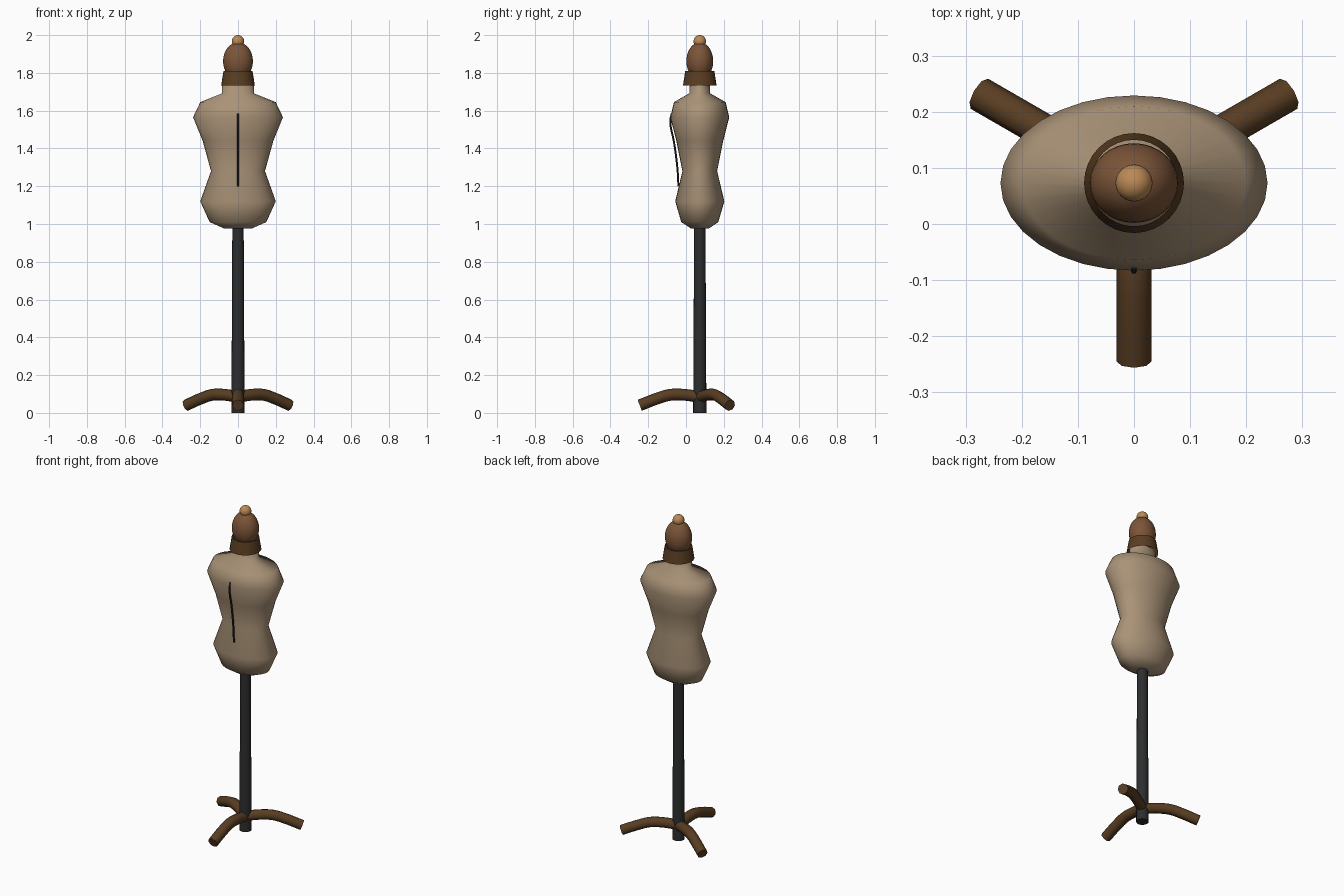
import bpy
import bmesh
from math import cos, sin, pi, radians

AXIS_Y = 0.073  # the stand's vertical axis sits slightly behind the origin

if "Cube" in bpy.data.objects:
    bpy.data.objects.remove(bpy.data.objects["Cube"], do_unlink=True)


def material(name, rgb):
    mat = bpy.data.materials.new(name)
    mat.use_nodes = True
    mat.diffuse_color = (*rgb, 1)
    mat.node_tree.nodes["Principled BSDF"].inputs["Base Color"].default_value = (*rgb, 1)
    return mat


linen = material("linen", (0.40, 0.29, 0.185))
dark_wood = material("dark wood", (0.10, 0.047, 0.016))
red_wood = material("red wood", (0.20, 0.09, 0.04))
light_wood = material("light wood", (0.50, 0.25, 0.09))
black_metal = material("black metal", (0.026, 0.027, 0.028))
thread = material("dark thread", (0.03, 0.024, 0.018))


def finish(obj, mat, angle):
    obj.data.materials.append(mat)
    bpy.ops.object.select_all(action="DESELECT")
    obj.select_set(True)
    bpy.context.view_layer.objects.active = obj
    if obj.type == "CURVE":
        bpy.ops.object.convert(target="MESH")
    bpy.ops.object.shade_smooth_by_angle(angle=radians(angle))
    return bpy.context.object


def loft(name, rings, mat, sides=32, capped=True, angle=50):
    """Stack elliptical rings given as (z, x radius, y radius)."""
    bm = bmesh.new()
    loops = [[bm.verts.new((rx * cos(2 * pi * i / sides), ry * sin(2 * pi * i / sides), z))
              for i in range(sides)] for z, rx, ry in rings]
    for low, high in zip(loops, loops[1:]):
        for i in range(sides):
            j = (i + 1) % sides
            bm.faces.new((low[i], low[j], high[j], high[i]))
    if capped:
        bm.faces.new(loops[0][::-1])
        bm.faces.new(loops[-1])
    mesh = bpy.data.meshes.new(name)
    bm.to_mesh(mesh)
    bm.free()
    obj = bpy.data.objects.new(name, mesh)
    bpy.context.collection.objects.link(obj)
    obj.location.y = AXIS_Y
    return finish(obj, mat, angle)


def tube(name, points, radius, mat, resolution=2, turn=0):
    """Sweep a round section along a path of (y, z) points."""
    curve = bpy.data.curves.new(name, "CURVE")
    curve.dimensions = "3D"
    curve.bevel_depth = radius
    curve.bevel_resolution = resolution
    curve.use_fill_caps = True
    curve.resolution_u = 4
    spline = curve.splines.new("BEZIER")
    spline.bezier_points.add(len(points) - 1)
    for point, (y, z) in zip(spline.bezier_points, points):
        point.co = (0, y, z)
        point.handle_left_type = point.handle_right_type = "AUTO"
    obj = bpy.data.objects.new(name, curve)
    bpy.context.collection.objects.link(obj)
    obj.location.y = AXIS_Y
    obj.rotation_euler.z = turn
    return finish(obj, mat, 50)


def ball(name, z, scale, mat):
    bpy.ops.mesh.primitive_uv_sphere_add(segments=32, ring_count=16, radius=1,
                                         location=(0, AXIS_Y, z))
    obj = bpy.context.object
    obj.name = name
    obj.scale = scale
    finish(obj, mat, 50)


# Torso with hips, waist, chest, shoulders and neck
loft("torso", [
    (0.975, 0.07, 0.045), (1.01, 0.15, 0.098), (1.12, 0.20, 0.13),
    (1.28, 0.143, 0.092), (1.44, 0.187, 0.124), (1.565, 0.238, 0.156),
    (1.645, 0.20, 0.137), (1.692, 0.084, 0.055), (1.755, 0.084, 0.052),
], linen, angle=75)

# Front seam
tube("front_seam", [(-0.148, 1.585), (-0.156, 1.55), (-0.136, 1.43),
                    (-0.119, 1.3), (-0.113, 1.2)], 0.006, thread, 1)

# Pole, tapering upwards
loft("pole", [(0, 0.035, 0.035), (1.0, 0.03, 0.03)], black_metal, sides=16)

# Three bent legs
for name, turn in (("front_leg", 0), ("back_left_leg", 120), ("back_right_leg", 240)):
    tube(name, [(0, 0.085), (-0.1, 0.097), (-0.16, 0.095), (-0.22, 0.078), (-0.318, 0.04)],
         0.031, dark_wood, 2, radians(turn))

# Turned neck collar, open underneath, with dome and finial
loft("neck_collar", [(1.733, 0.089, 0.089), (1.81, 0.077, 0.077)], dark_wood, capped=False)
ball("neck_dome", 1.862, (0.079, 0.071, 0.1), red_wood)
ball("finial", 1.967, (0.033, 0.033, 0.033), light_wood)
